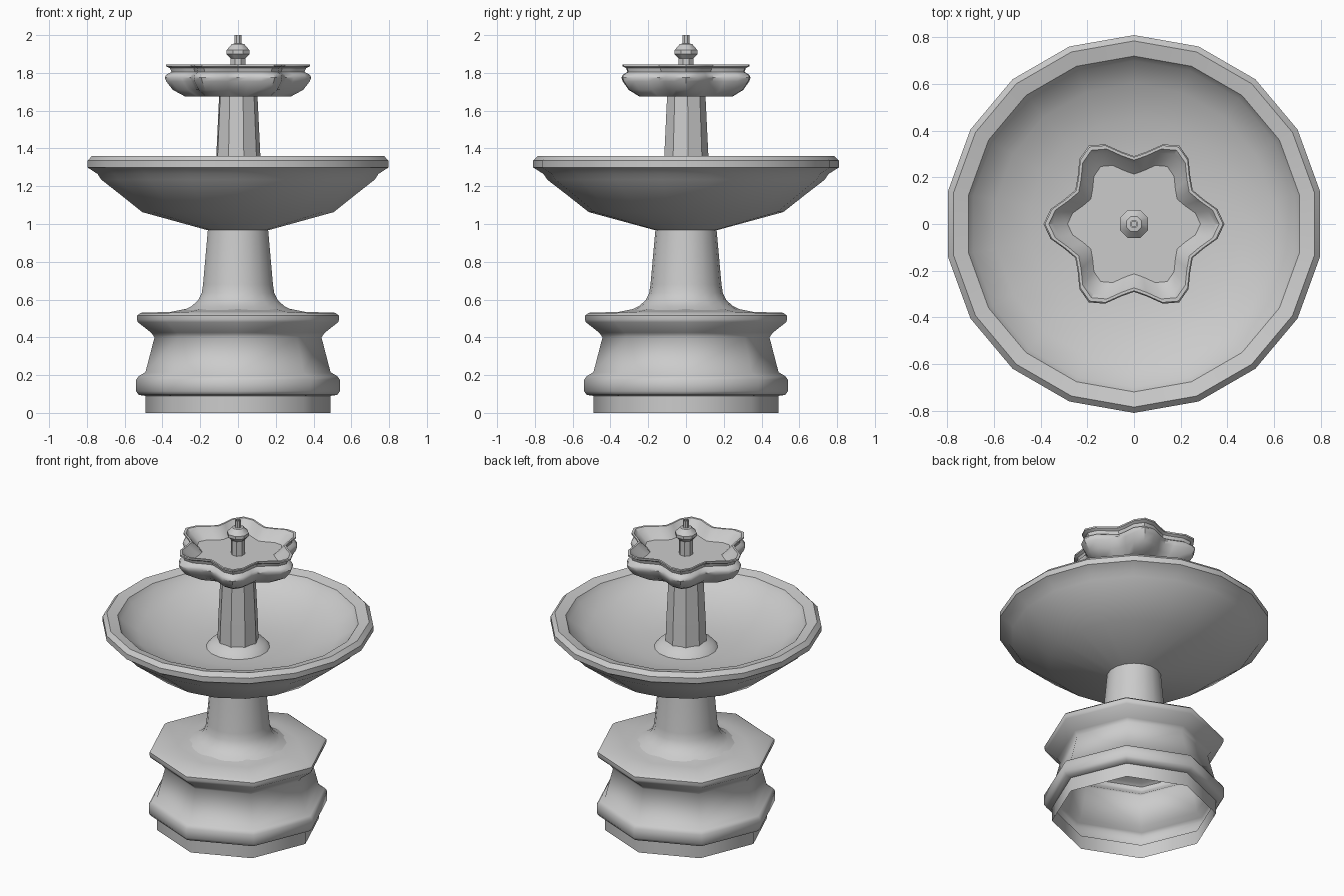
import bpy, bmesh
from math import sin, cos, radians, pi


def lathe(name, profile, sides, turn=0.0, angle=35, outline=None, cap_start=False, cap_end=False):
    """Sweep (radius, z) points around z; outline(a) scales the radius by direction."""
    bm = bmesh.new()
    rings = []
    for r, z in profile:
        ring = []
        for i in range(sides):
            a = radians(turn) + 2 * pi * i / sides
            k = r * (outline(a, r) if outline else 1)
            ring.append(bm.verts.new((k * cos(a), k * sin(a), z)))
        rings.append(ring)
    for low, high in zip(rings, rings[1:]):
        for i in range(sides):
            j = (i + 1) % sides
            bm.faces.new((low[i], low[j], high[j], high[i]))
    if cap_start:
        bm.faces.new(rings[0][::-1])
    if cap_end:
        bm.faces.new(rings[-1])
    mesh = bpy.data.meshes.new(name)
    bm.to_mesh(mesh)
    bm.free()
    obj = bpy.data.objects.new(name, mesh)
    bpy.context.collection.objects.link(obj)
    bpy.ops.object.select_all(action='DESELECT')
    obj.select_set(True)
    bpy.context.view_layer.objects.active = obj
    if angle:
        bpy.ops.object.shade_smooth_by_angle(angle=radians(angle))
    return obj


# Octagonal pedestal, an open shell underneath
lathe("pedestal", [
    (0.49, 0), (0.49, 0.09), (0.525, 0.095), (0.54, 0.115), (0.54, 0.175),
    (0.525, 0.195), (0.49, 0.215), (0.442, 0.40), (0.46, 0.425), (0.53, 0.48),
    (0.535, 0.495), (0.535, 0.515), (0.515, 0.53), (0.355, 0.535), (0.27, 0.552),
    (0.19, 0.56)], 8, angle=50)

# Round lower column with a flared foot
lathe("lower_column", [
    (0.29, 0.545), (0.25, 0.565), (0.215, 0.595), (0.195, 0.635), (0.188, 0.68),
    (0.162, 0.97)], 18, turn=10)

# Wide 18-sided bowl: underside, rim, then the inside up to the raised centre
lathe("large_bowl", [
    (0.155, 0.965), (0.515, 1.063), (0.625, 1.15), (0.735, 1.235), (0.755, 1.265),
    (0.81, 1.30), (0.81, 1.335), (0.785, 1.36), (0.72, 1.345), (0.70, 1.315),
    (0.60, 1.25), (0.45, 1.20), (0.30, 1.175), (0.19, 1.17), (0.165, 1.20),
    (0.115, 1.22)], 18, turn=10)

# Faceted upper column
lathe("upper_column", [(0.124, 1.215), (0.119, 1.36), (0.103, 1.69)], 9, turn=5, angle=0)


# Six-lobed top basin
def lobes(a, r):
    depth = 0.125 * min(1, r / 0.25)
    return 1 - depth + depth * cos(6 * a)


lathe("lobed_basin", [
    (0.10, 1.675), (0.28, 1.675), (0.345, 1.71), (0.38, 1.755), (0.388, 1.775),
    (0.38, 1.79), (0.352, 1.805), (0.36, 1.825), (0.382, 1.835), (0.382, 1.845),
    (0.365, 1.845), (0.345, 1.825), (0.285, 1.78), (0.03, 1.78)],
    36, outline=lobes, cap_end=True)

# Nozzle with a faceted bulb and a small hollow tip
lathe("nozzle", [
    (0.042, 1.78), (0.042, 1.875), (0.066, 1.90), (0.066, 1.92), (0.035, 1.953),
    (0.019, 1.955), (0.019, 2.0), (0.012, 2.0), (0.012, 1.97)],
    8, turn=22.5, cap_end=True)
